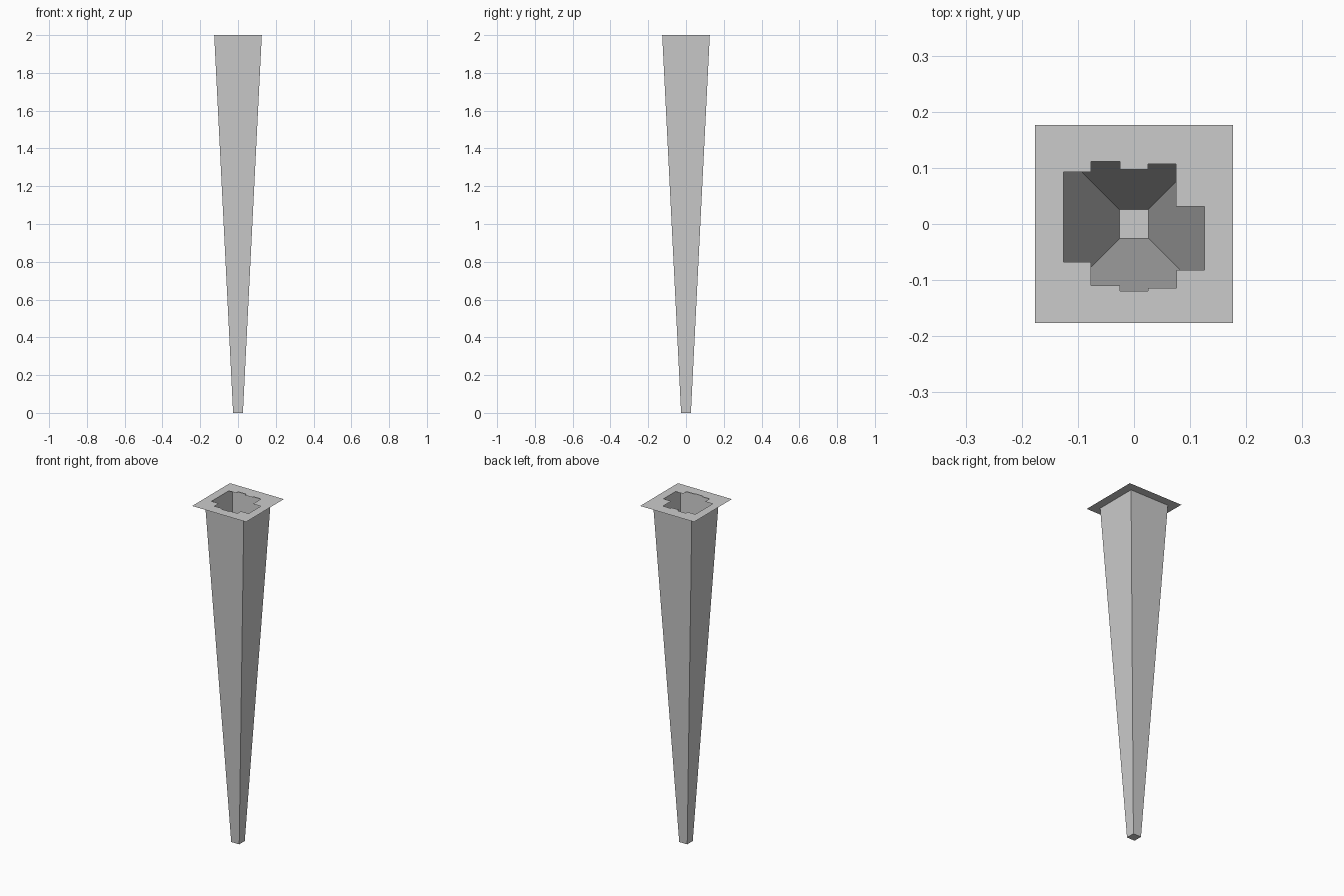
import bpy, bmesh
from math import pi, sqrt
from mathutils import Matrix

if "Cube" in bpy.data.objects:
    bpy.data.objects.remove(bpy.data.objects["Cube"])


def finish(name, bm):
    mesh = bpy.data.meshes.new(name)
    bm.to_mesh(mesh)
    bm.free()
    obj = bpy.data.objects.new(name, mesh)
    bpy.context.collection.objects.link(obj)
    return obj


HEIGHT = 2.0

# Tapered square shaft: closed at the bottom, open at the top
bm = bmesh.new()
bmesh.ops.create_cone(bm, cap_ends=True, segments=4,
                      radius1=0.026 * sqrt(2), radius2=0.126 * sqrt(2), depth=HEIGHT,
                      matrix=Matrix.Translation((0, 0, HEIGHT / 2)) @ Matrix.Rotation(pi / 4, 4, 'Z'))
top = [f for f in bm.faces if all(v.co.z > HEIGHT - 0.01 for v in f.verts)]
bmesh.ops.delete(bm, geom=top, context='FACES_ONLY')
finish("tapered_shaft", bm)

# Thin flat rim with a ragged opening, made as a right and a left half
R = 0.176
right = [(0, 0.097), (0.025, 0.097), (0.025, 0.107), (0.075, 0.107), (0.075, 0.031),
         (0.126, 0.031), (0.126, -0.082), (0.076, -0.082), (0.076, -0.114),
         (0.025, -0.114), (0.025, -0.119), (0, -0.119)]
left = [(0, 0.097), (-0.025, 0.097), (-0.025, 0.111), (-0.077, 0.111), (-0.077, 0.093),
        (-0.126, 0.093), (-0.126, -0.068), (-0.077, -0.068), (-0.077, -0.110),
        (-0.025, -0.110), (-0.025, -0.119), (0, -0.119)]
bm = bmesh.new()
for side, hole in ((1, right), (-1, left)):
    outline = hole + [(0, -R), (side * R, -R), (side * R, R), (0, R)]
    face = bm.faces.new([bm.verts.new((x, y, HEIGHT)) for x, y in outline])
    face.normal_update()
    if face.normal.z < 0:
        face.normal_flip()
bmesh.ops.remove_doubles(bm, verts=bm.verts[:], dist=1e-4)
bmesh.ops.triangulate(bm, faces=bm.faces[:])
finish("ragged_top_rim", bm)
